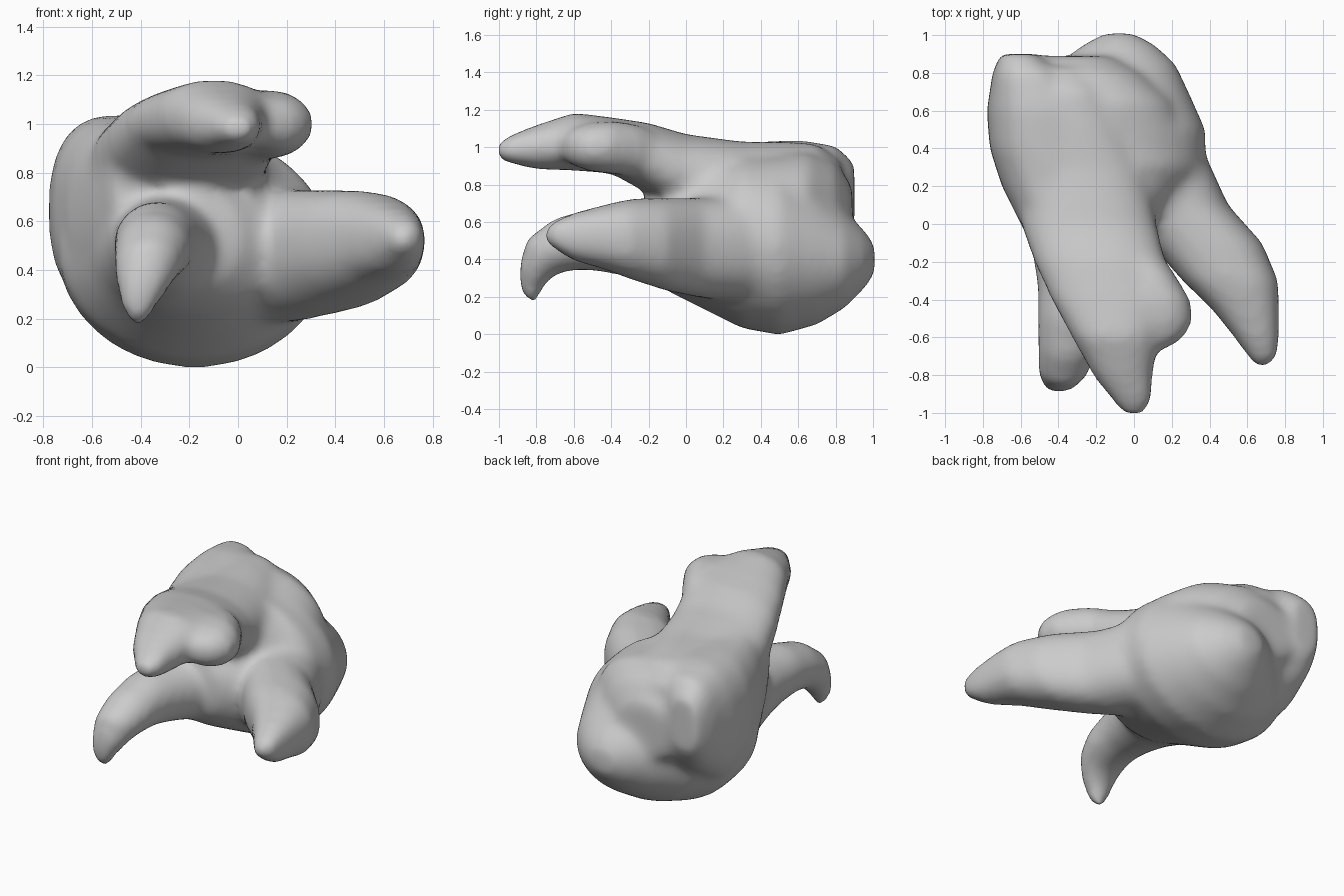
import bpy
import bmesh
from math import cos, sin, tau, copysign
from mathutils import Vector

RING = 32

cube = bpy.data.objects.get("Cube")
if cube:
    bpy.data.objects.remove(cube, do_unlink=True)


def loft(bm, sections, power):
    """Skin rounded rings: y, centre x, centre z, half width, half height, pitch.
    A power below 1 makes the rings boxier."""
    rings = []
    for y, cx, cz, rx, rz, *pitch in sections:
        p = pitch[0] if pitch else 0
        side, up = Vector((1, 0, 0)), Vector((0, -sin(p), cos(p)))
        centre = Vector((cx, y, cz))
        ring = []
        for i in range(RING):
            c, s = (copysign(abs(f(tau * i / RING)) ** power, f(tau * i / RING))
                    for f in (cos, sin))
            ring.append(bm.verts.new(centre + side * rx * c + up * rz * s))
        rings.append(ring)
    for first, second in zip(rings, rings[1:]):
        for i in range(RING):
            j = (i + 1) % RING
            bm.faces.new((first[i], first[j], second[j], second[i]))
    bm.faces.new(rings[0])
    bm.faces.new(rings[-1])


# Lower crown bulk with the rear cusp
crown = [
    (-.22, -.2, .53, .2, .2), (-.1, -.18, .5, .36, .27), (.1, -.17, .5, .45, .37),
    (.3, -.18, .5, .56, .47), (.5, -.18, .47, .56, .475), (.7, -.15, .43, .44, .38),
    (.85, -.09, .4, .31, .26), (.95, -.08, .4, .19, .16), (1.01, -.08, .4, .08, .08),
]

# Shoulder filling between the rear cusp and the wall
shoulder = [
    (-.1, -.18, .73, .24, .2), (.2, -.2, .7, .41, .26), (.45, -.2, .67, .48, .29),
    (.65, -.23, .67, .43, .31), (.8, -.3, .65, .34, .27), (.89, -.32, .62, .2, .17),
]

# Tall wall along the right of the crown
crown_wall = [
    (-.15, -.3, .78, .22, .26), (0, -.33, .7, .27, .34), (.2, -.42, .65, .28, .37),
    (.4, -.48, .64, .285, .39), (.6, -.5, .64, .28, .4), (.8, -.56, .71, .19, .3),
    (.9, -.61, .74, .1, .18),
]

# Upper root, blending out of the crown top
upper_root = [
    (.83, -.4, .84, .1, .08), (.7, -.36, .85, .2, .17), (.5, -.33, .82, .29, .21),
    (.3, -.28, .8, .34, .23), (0, -.24, .86, .36, .21), (-.2, -.18, .94, .35, .19),
    (-.4, -.12, 1.01, .32, .15), (-.6, -.1, 1.03, .23, .155), (-.8, -.06, 1, .16, .12),
    (-.93, -.01, .99, .11, .08), (-1.01, 0, .98, .05, .045),
]

# Short spur on the left of the upper root
spur = [
    (-.1, -.02, .92, .12, .13), (-.25, .07, .98, .14, .14), (-.4, .13, 1, .17, .145),
    (-.52, .16, 1, .155, .13), (-.61, .15, 1, .11, .1), (-.66, .12, 1, .06, .06),
]

# Left root
left_root = [
    (.5, -.03, .46, .34, .3), (.3, .1, .46, .31, .28), (.1, .2, .46, .3, .27),
    (-.1, .38, .48, .3, .25), (-.3, .51, .51, .255, .215), (-.45, .59, .52, .18, .17),
    (-.6, .65, .52, .12, .13), (-.7, .68, .53, .08, .08), (-.75, .68, .53, .045, .045),
]

# Lower root, hooked downward
lower_root = [
    (.1, -.26, .48, .34, .3), (-.1, -.28, .49, .27, .25), (-.2, -.3, .49, .23, .21),
    (-.35, -.32, .5, .19, .185), (-.5, -.34, .51, .17, .17),
    (-.65, -.35, .48, .16, .15, .4), (-.76, -.37, .42, .14, .13, .8),
    (-.81, -.39, .33, .11, .09, 1.2), (-.83, -.41, .25, .075, .065, 1.4),
    (-.83, -.41, .175, .035, .035, 1.5),
]

bm = bmesh.new()
for part, power in ((crown, 1), (shoulder, 1), (crown_wall, .8), (upper_root, .9),
                    (spur, 1), (left_root, .85), (lower_root, 1)):
    loft(bm, part, power)
bmesh.ops.recalc_face_normals(bm, faces=bm.faces)
mesh = bpy.data.meshes.new("rooted_tooth")
bm.to_mesh(mesh)
bm.free()
tooth = bpy.data.objects.new("rooted_tooth", mesh)
bpy.context.collection.objects.link(tooth)

# Plain grey finish
grey = bpy.data.materials.new("plain_grey")
grey.use_nodes = True
grey.diffuse_color = (.6, .6, .6, 1)
grey.node_tree.nodes["Principled BSDF"].inputs["Base Color"].default_value = grey.diffuse_color
mesh.materials.append(grey)

# Fuse the lofts into one skin and soften the joins
remesh = tooth.modifiers.new("fuse", "REMESH")
remesh.mode = "VOXEL"
remesh.voxel_size = .025
remesh.use_smooth_shade = True
soften = tooth.modifiers.new("soften", "SMOOTH")
soften.factor = .5
soften.iterations = 20
